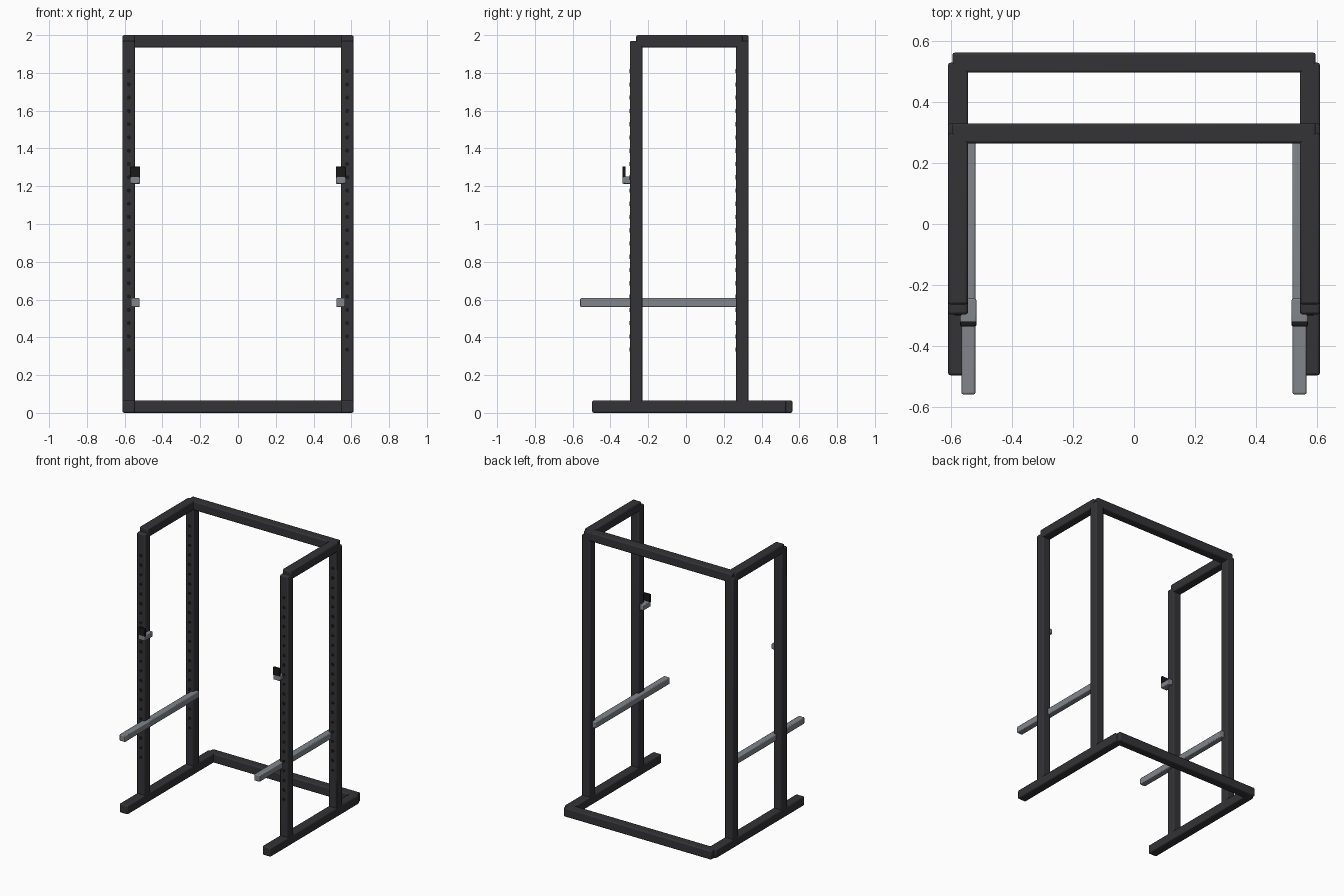
import bpy
import math

if "Cube" in bpy.data.objects:
    bpy.data.objects.remove(bpy.data.objects["Cube"])


def material(name, rgb):
    m = bpy.data.materials.new(name)
    m.diffuse_color = (*rgb, 1)
    m.use_nodes = True
    m.node_tree.nodes["Principled BSDF"].inputs["Base Color"].default_value = m.diffuse_color
    return m


DARK = material("dark_steel", (0.033, 0.033, 0.037))
GREY = material("grey_steel", (0.22, 0.24, 0.26))
BLACK = material("black", (0.01, 0.01, 0.011))


def beam(name, x, y, z, mat, bevel=0.008):
    """Bevelled box given by its (min, max) extent on each axis."""
    bpy.ops.mesh.primitive_cube_add(size=1, location=[sum(r) / 2 for r in (x, y, z)])
    ob = bpy.context.object
    ob.name = name
    ob.scale = [r[1] - r[0] for r in (x, y, z)]
    bpy.ops.object.transform_apply(location=False, rotation=False, scale=True)
    ob.data.materials.append(mat)
    mod = ob.modifiers.new("bevel", "BEVEL")
    mod.width = bevel
    mod.segments = 2
    bpy.ops.object.shade_smooth_by_angle()
    return ob


def side_x(s, a, b):
    return tuple(sorted((s * a, s * b)))


T = 0.066            # tube size
OUT = 0.611          # outer half width
INN = OUT - T
MID = OUT - T / 2
FRONT_Y, BACK_Y = -0.264, 0.298

for s, side in ((-1, "left"), (1, "right")):
    tube = side_x(s, INN, OUT)
    # side frame
    beam(side + "_base_rail", tube, (-0.497, 0.53), (0, T), DARK)
    beam(side + "_top_rail", tube, (FRONT_Y, BACK_Y), (2 - T, 2), DARK)
    for y, end in ((FRONT_Y, "front"), (BACK_Y, "back")):
        beam(f"{side}_{end}_upright", tube, (y - T / 2, y + T / 2), (0.03, 1.97), DARK)
        # column of pin holes on the front face
        for i in range(22):
            bpy.ops.mesh.primitive_cylinder_add(
                vertices=12, radius=0.011, depth=0.006,
                location=(s * MID, y - T / 2, 0.335 + 0.0702 * i),
                rotation=(math.pi / 2, 0, 0))
            hole = bpy.context.object
            hole.name = f"{side}_{end}_pin_hole"
            hole.data.materials.append(BLACK)
            bpy.ops.object.shade_smooth_by_angle()
    # safety bar
    beam(side + "_safety_bar", side_x(s, 0.521, 0.567), (-0.56, 0.30), (0.56, 0.608), GREY, 0.006)
    # bar hook with upright lip
    hook = side_x(s, 0.518, 0.571)
    beam(side + "_hook_base", hook, (-0.336, -0.245), (1.213, 1.252), GREY, 0.005)
    beam(side + "_hook_lip", hook, (-0.336, -0.32), (1.245, 1.304), BLACK, 0.003)

# rear cross beams
beam("base_cross_beam", (-0.597, 0.597), (0.53 - T / 2, 0.53 + T / 2), (0, T), DARK)
beam("top_cross_beam", (-0.597, 0.597), (BACK_Y - T / 2, BACK_Y + T / 2), (2 - T, 2), DARK)
